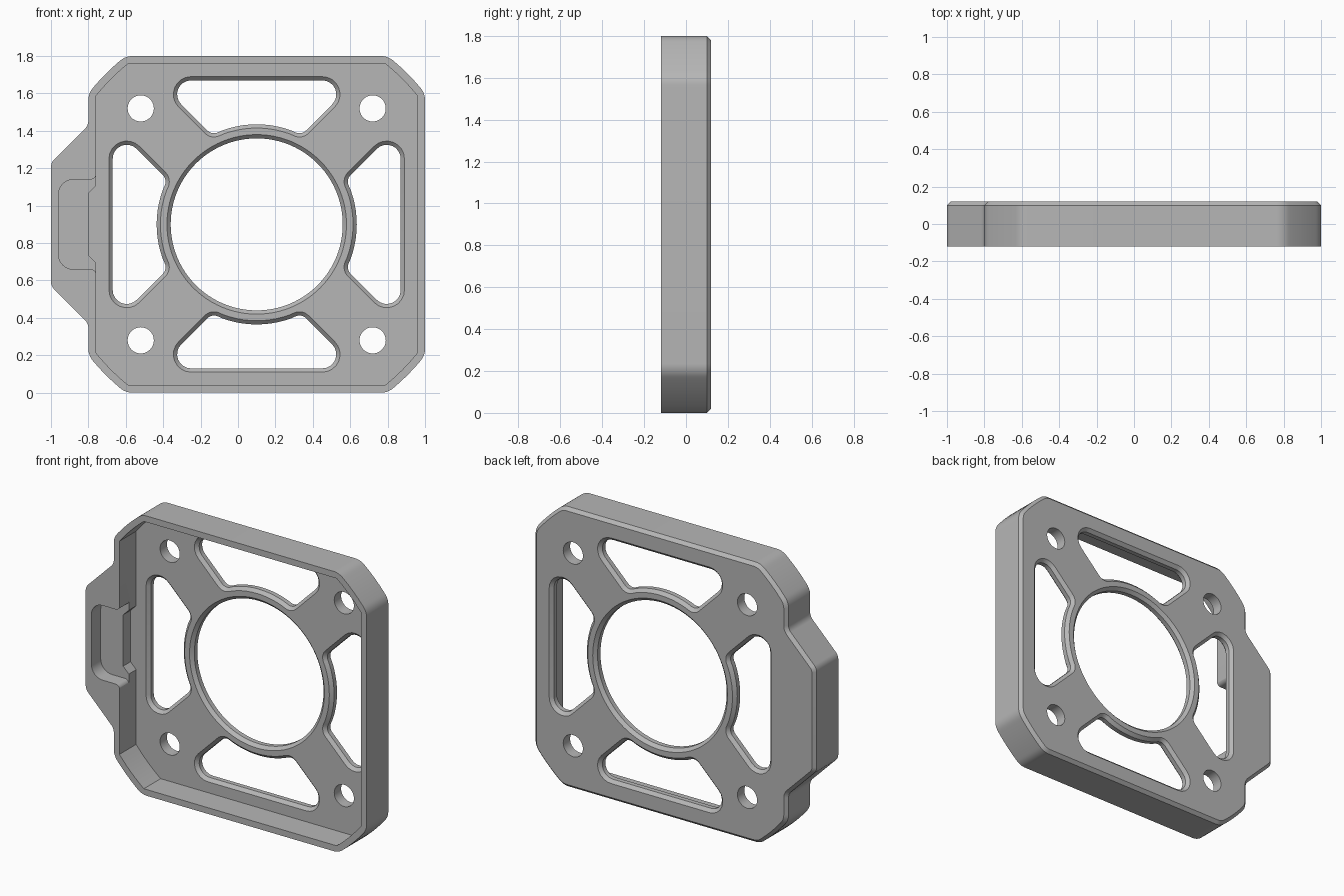
import bpy, bmesh
from math import sin, cos, tan, atan2, radians, degrees, hypot, sqrt, pi
from mathutils import Vector

if "Cube" in bpy.data.objects:
    bpy.data.objects.remove(bpy.data.objects["Cube"], do_unlink=True)

CX, CZ = 0.1, 0.9                 # centre of the square plate
FRONT, FLOOR, BACK = -0.12, 0.05, 0.12
CHAMFER = 0.02
OUT = 0.1                         # how far cutters reach past the surface

grey = bpy.data.materials.new("matte_grey")
grey.use_nodes = True
colour = (0.47, 0.47, 0.47, 1)
grey.diffuse_color = colour
grey.node_tree.nodes["Principled BSDF"].inputs["Base Color"].default_value = colour


def outline(corners, inset=0.0, steps=8):
    """Counter-clockwise (x, z, radius) corners, inset and then filleted."""
    n = len(corners)
    pts = [Vector(c[:2]) for c in corners]
    dirs = [(pts[(i + 1) % n] - pts[i]).normalized() for i in range(n)]
    norms = [Vector((-d.y, d.x)) for d in dirs]
    moved = [pts[i] + (norms[i - 1] + norms[i]) * inset / (1 + norms[i - 1].dot(norms[i]))
             for i in range(n)]
    ring = []
    for i, p in enumerate(moved):
        radius = corners[i][2]
        if not radius:
            ring.append(p)
            continue
        a, b = dirs[i - 1], dirs[i]
        turn = atan2(a.x * b.y - a.y * b.x, a.dot(b))
        side = 1 if turn > 0 else -1
        radius -= side * inset
        start = p - a * radius * tan(abs(turn) / 2)
        centre = start + norms[i - 1] * radius * side
        for k in range(steps + 1):
            t = turn * k / steps
            v = start - centre
            ring.append(centre + Vector((v.x * cos(t) - v.y * sin(t),
                                         v.x * sin(t) + v.y * cos(t))))
    return ring


def loft(name, corners, sections):
    """Solid through (y, inset) sections of one outline."""
    bm = bmesh.new()
    rings = [[bm.verts.new((p.x, y, p.y)) for p in outline(corners, inset)]
             for y, inset in sections]
    for r0, r1 in zip(rings, rings[1:]):
        for i in range(len(r0)):
            bm.faces.new((r0[i - 1], r0[i], r1[i], r1[i - 1]))
    bm.faces.new(rings[0])
    bm.faces.new(rings[-1])
    bmesh.ops.recalc_face_normals(bm, faces=bm.faces)
    mesh = bpy.data.meshes.new(name)
    bm.to_mesh(mesh)
    bm.free()
    mesh.materials.append(grey)
    obj = bpy.data.objects.new(name, mesh)
    bpy.context.collection.objects.link(obj)
    return obj


def circle(x, z, r, n):
    return [(x + r * cos(2 * pi * k / n), z + r * sin(2 * pi * k / n), 0) for k in range(n)]


def turned(corners, quarter):
    """Rotate plate-local corners by quarter turns and move them to the plate centre."""
    c, s = round(cos(quarter * pi / 2)), round(sin(quarter * pi / 2))
    return [(CX + u * c - v * s, CZ + u * s + v * c, r) for u, v, r in corners]


def clipped_square(half, reach, fillet, extra=()):
    """Square whose corners are cut by a large circle; extra goes on the left edge."""
    end = atan2(sqrt(reach ** 2 - half ** 2), half)
    span, steps = pi / 2 - 2 * end, 6
    result = []
    for quarter in range(4):
        arc = []
        for k in range(steps + 1):
            a = end + span * k / steps
            arc.append((reach * cos(a), reach * sin(a), fillet if k in (0, steps) else 0))
        result += turned(arc, quarter)
        if quarter == 1:
            result += extra
    return result


# Outer body with the side tab, chamfered around the back
tab = [(-0.8, 1.43, 0.06), (-1, 1.23, 0.06), (-1, 0.57, 0.06), (-0.8, 0.37, 0.06)]
body = loft("mount_plate", clipped_square(0.9, 1.14, 0.1, tab),
            [(FRONT, 0), (BACK - CHAMFER, 0), (BACK, CHAMFER)])

# Front tray, side pocket and the notch joining them
pocket = [(-0.96, 1.14, 0.08), (-0.96, 0.66, 0.08), (-0.758, 0.66, 0.03), (-0.758, 0.62, 0),
          (-0.7, 0.62, 0), (-0.7, 1.18, 0), (-0.758, 1.18, 0), (-0.758, 1.14, 0.03)]
notch = [(-0.8, 1.065, 0), (-0.8, 0.735, 0), (-0.74, 0.675, 0), (-0.74, 1.125, 0)]
cutters = [
    loft("tray_cutter", clipped_square(0.86, 1.1, 0), [(FRONT - OUT, 0), (FLOOR, 0)]),
    loft("pocket_cutter", pocket, [(FRONT - OUT, 0), (-0.025, 0)]),
    loft("notch_cutter", notch, [(FRONT - OUT, 0), (FLOOR, 0)]),
]

# Centre bore and four slots, chamfered on both faces of the web
through = [(FLOOR - OUT, 0), (FLOOR, 0), (FLOOR + CHAMFER, CHAMFER),
           (BACK - CHAMFER, CHAMFER), (BACK, 0), (BACK + OUT, 0)]
cutters.append(loft("bore_cutter", circle(CX, CZ, 0.48, 96), through))

inner = 0.515
v = (0.42 + sqrt(0.42 ** 2 - 8 * (0.21 ** 2 - inner ** 2))) / 4
u = v - 0.21
slot = [(0.58, 0.79, 0.095), (-0.58, 0.79, 0.095), (-u, v, 0.07)]
slot += [(inner * sin(radians(a)), inner * cos(radians(a)), 0) for a in range(-20, 21, 4)]
slot += [(u, v, 0.07)]
for quarter in range(4):
    cutters.append(loft("slot_cutter", turned(slot, quarter), through))

# Four mounting holes
for sx in (-1, 1):
    for sz in (-1, 1):
        cutters.append(loft("hole_cutter", circle(CX + sx * 0.62, CZ + sz * 0.62, 0.07, 40),
                            [(FLOOR - OUT, 0), (BACK + OUT, 0)]))

# Apply every cut, then discard the cutters
bpy.context.view_layer.objects.active = body
for cutter in cutters:
    cutter.hide_render = True
    mod = body.modifiers.new("cut", "BOOLEAN")
    mod.operation = "DIFFERENCE"
    mod.solver = "EXACT"
    mod.object = cutter
    bpy.ops.object.modifier_apply(modifier=mod.name)
    bpy.data.objects.remove(cutter, do_unlink=True)

bpy.ops.object.select_all(action="DESELECT")
body.select_set(True)
bpy.ops.object.shade_smooth_by_angle(angle=radians(25))
